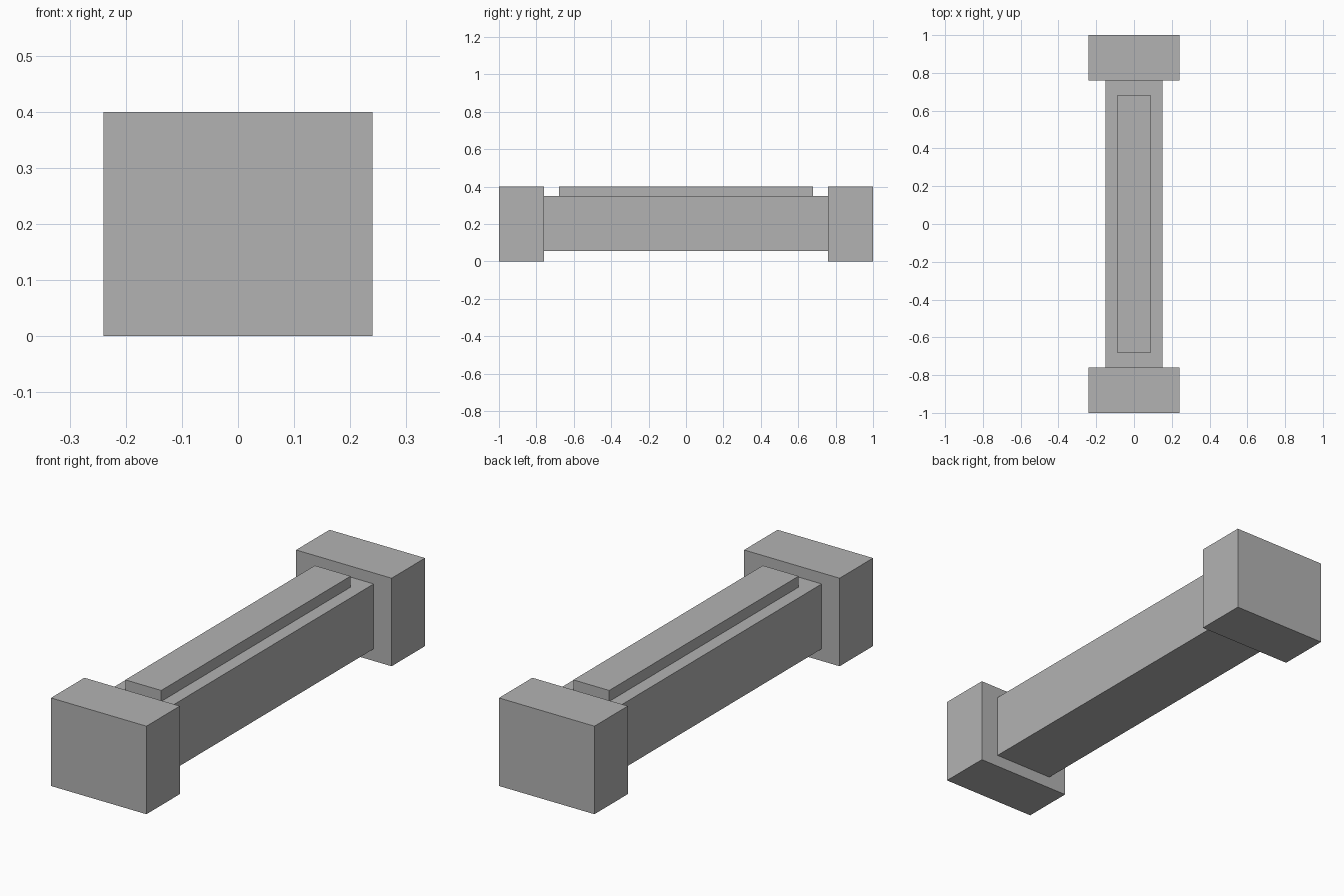
import bpy

# Remove the default object
cube = bpy.data.objects.get("Cube")
if cube:
    bpy.data.objects.remove(cube, do_unlink=True)

# Single plain grey
GREY = (0.45, 0.45, 0.45, 1.0)
grey = bpy.data.materials.new("plain_grey")
grey.use_nodes = True
grey.diffuse_color = GREY
bsdf = next(n for n in grey.node_tree.nodes if n.type == 'BSDF_PRINCIPLED')
bsdf.inputs["Base Color"].default_value = GREY


def box(name, width, depth, y, bottom, top):
    """Add a sharp-edged block centred on x, from bottom to top."""
    bpy.ops.mesh.primitive_cube_add(size=1, location=(0, y, (bottom + top) / 2))
    block = bpy.context.object
    block.name = name
    block.scale = (width, depth, top - bottom)
    bpy.ops.object.transform_apply(location=False, rotation=False, scale=True)
    block.data.materials.append(grey)
    return block


# Long beam between the two end blocks
box("beam", 0.30, 1.52, 0, 0.055, 0.35)

# Raised strip along the top of the beam
box("top_strip", 0.18, 1.36, 0, 0.35, 0.40)

# Matching end blocks
for name, side in (("front_block", -1), ("back_block", 1)):
    box(name, 0.48, 0.24, side * 0.88, 0, 0.40)
